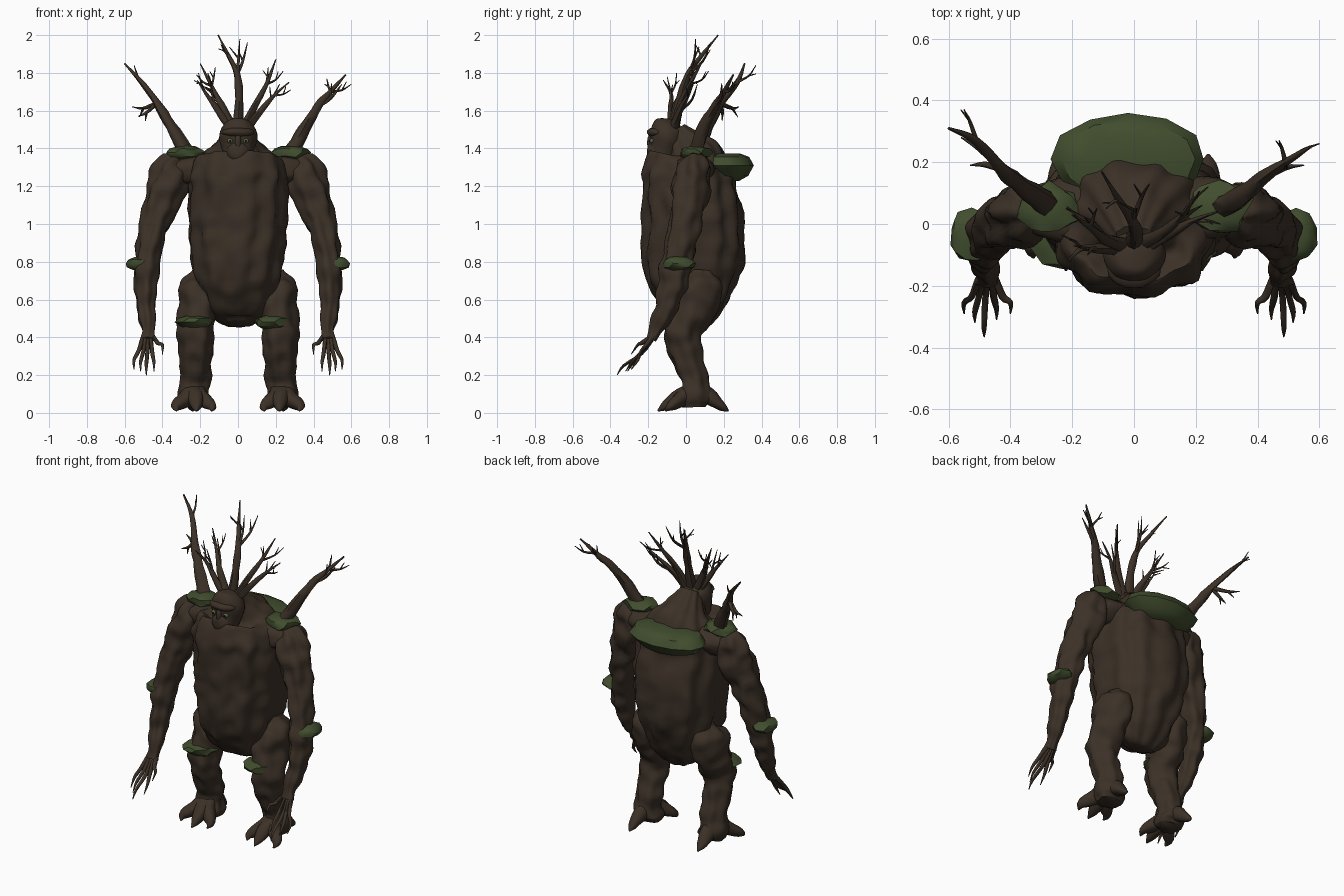
import bpy, bmesh, math
from mathutils import Vector, noise, Matrix

if "Cube" in bpy.data.objects:
    bpy.data.objects.remove(bpy.data.objects["Cube"])


def material(name, rgb):
    mat = bpy.data.materials.new(name)
    mat.use_nodes = True
    mat.diffuse_color = (*rgb, 1)
    shader = mat.node_tree.nodes["Principled BSDF"]
    shader.inputs["Base Color"].default_value = (*rgb, 1)
    shader.inputs["Roughness"].default_value = 0.9
    return mat


BARK = material("dark bark", (.044, .03, .02))
MOSS = material("moss green", (.052, .074, .027))
EYE = material("pale green eye", (.11, .14, .06))
PUPIL = material("black pupil", (.01, .01, .008))


def spline(path, steps):
    """Catmull-Rom resampling of tuples of any width."""
    pts = [Vector(p) for p in path]
    pts = [pts[0] * 2 - pts[1]] + pts + [pts[-1] * 2 - pts[-2]]
    out = []
    for a, b, c, d in zip(pts, pts[1:], pts[2:], pts[3:]):
        for k in range(steps):
            t = k / steps
            out.append((b * 2 + (c - a) * t + (a * 2 - b * 5 + c * 4 - d) * t * t
                        + (b * 3 - a - c * 3 + d) * t ** 3) / 2)
    return out + [pts[-2]]


def tube(bm, path, sides=10, steps=4, ridges=0, amp=0, twist=0, lumps=0, square=1):
    """Loft rings along rows of x, y, z, radius, radius, with twisted bark ridges."""
    rows = spline(path, steps)
    mids = [Vector(r[:3]) for r in rows]
    overall = (mids[-1] - mids[0]).normalized()
    ref = Vector((0, 1, 0)) if abs(overall.x) > .75 else Vector((1, 0, 0))
    rings = []
    for i, row in enumerate(rows):
        tan = (mids[min(i + 1, len(mids) - 1)] - mids[max(i - 1, 0)]).normalized()
        u = (ref - tan * ref.dot(tan)).normalized()
        v = tan.cross(u)
        ring = []
        for k in range(sides):
            a = math.tau * k / sides
            c, s = math.cos(a), math.sin(a)
            c = math.copysign(abs(c) ** square, c)
            s = math.copysign(abs(s) ** square, s)
            off = u * c * max(row[3], .002) + v * s * max(row[4], .002)
            wave = amp * math.sin(ridges * a + twist * i / len(rows) + 1.5 * noise.noise((mids[i] + off) * 4))
            wave += lumps * noise.noise((mids[i] + off) * 13)
            ring.append(bm.verts.new(mids[i] + off * (1 + wave)))
        rings.append(ring)
    for low, high in zip(rings, rings[1:]):
        for k in range(sides):
            n = (k + 1) % sides
            bm.faces.new((low[k], low[n], high[n], high[k]))
    bm.faces.new(rings[0][::-1])
    bm.faces.new(rings[-1])


def blob(bm, centre, size, detail=3, lumps=0):
    """Ellipsoid with optional uneven surface."""
    made = bmesh.ops.create_icosphere(bm, subdivisions=detail, radius=1)["verts"]
    for vert in made:
        vert.co *= 1 + lumps * noise.noise(vert.co * 2 + Vector(centre) * 9)
    place = Matrix.Translation(centre) @ Matrix.Diagonal((*size, 1))
    bmesh.ops.transform(bm, matrix=place, verts=made)


def finish(bm, name, mat, mirror=False, angle=60):
    bmesh.ops.recalc_face_normals(bm, faces=bm.faces)
    mesh = bpy.data.meshes.new(name)
    bm.to_mesh(mesh)
    bm.free()
    mesh.materials.append(mat)
    obj = bpy.data.objects.new(name, mesh)
    bpy.context.collection.objects.link(obj)
    bpy.ops.object.select_all(action='DESELECT')
    obj.select_set(True)
    bpy.context.view_layer.objects.active = obj
    bpy.ops.object.shade_smooth_by_angle(angle=math.radians(angle))
    if mirror:
        obj.modifiers.new("Mirror", 'MIRROR').use_mirror_merge = False


def branch(name, stem, radius, twigs):
    """Tapered stem, with forked twigs given as (stem point, tip)."""
    bm = bmesh.new()
    last = len(stem) - 1
    size = [radius * (1 - .88 * i / last) for i in range(len(stem))]
    tube(bm, [(*p, r, r) for p, r in zip(stem, size)], 8, 4, 3, .1, 4, .3)
    for i, tip in twigs:
        start, end = Vector(stem[i]), Vector(tip)
        reach = (end - start).length
        mid = start.lerp(end, .55) + Vector((0, .06, -.1)) * reach
        r = max(size[i] * .6, .007)
        tube(bm, [(*start, r, r), (*mid, r * .7, r * .7), (*end, .002, .002)], 6, 3)
        # small side spur
        spur = mid + (end - start).cross(Vector((.4, 1, .3))) * .3 + (end - mid) * .6
        tube(bm, [(*mid, r * .6, r * .6), (*spur, .002, .002)], 5, 2)
    finish(bm, name, BARK)


# Torso with spiralling bark ridges, a humped back and a neck
bm = bmesh.new()
tube(bm, [(0, .03, .47, .06, .05), (0, .04, .51, .14, .12), (0, .04, .62, .195, .195),
          (0, .035, .78, .235, .255), (0, .04, 1, .26, .262), (0, .015, 1.2, .26, .245),
          (0, .01, 1.3, .25, .23), (0, .02, 1.36, .2, .185), (0, .01, 1.395, .14, .125),
          (0, -.025, 1.45, .09, .085), (0, -.055, 1.5, .06, .055)],
     64, 6, 10, .04, -6, .08, .85)
finish(bm, "torso", BARK)

# Shoulder yoke joining the arms
bm = bmesh.new()
tube(bm, [(-.36, .045, 1.29, .06, .05), (-.25, .045, 1.285, .1, .08),
          (0, .04, 1.29, .14, .08), (.25, .045, 1.285, .1, .08), (.36, .045, 1.29, .06, .05)],
     20, 6, 5, .06, 3, .1)
finish(bm, "shoulders", BARK)

# Arms with thin claw-like fingers
bm = bmesh.new()
tube(bm, [(.32, .05, 1.345, .05, .05), (.345, .045, 1.3, .09, .085), (.37, .03, 1.2, .097, .095),
          (.43, 0, 1.03, .08, .085), (.475, -.035, .85, .063, .08), (.485, -.065, .7, .062, .073),
          (.485, -.1, .57, .052, .06), (.475, -.155, .45, .036, .039), (.475, -.185, .39, .036, .026)],
     32, 7, 6, .075, 6, .32)
finish(bm, "arms", BARK, True)
bm = bmesh.new()
for i, (x, y, z) in enumerate([(.4, -.27, .32), (.445, -.29, .23), (.485, -.345, .21),
                               (.515, -.3, .23), (.55, -.27, .24)]):
    root = .452 + .012 * i
    tube(bm, [(root, -.17, .41, .012, .014), ((root + x) / 2, -.235, (z + .42) / 2, .011, .011),
              (x, y + .015, z + .04, .008, .008), (x, y - .02, z - .01, .002, .002)], 7, 3, 2, .1, 3, .2)
finish(bm, "fingers", BARK, True)

# Bent legs
bm = bmesh.new()
tube(bm, [(.19, .085, .75, .05, .06), (.205, .075, .66, .1, .12), (.215, .025, .54, .1, .125),
          (.222, -.015, .43, .095, .095), (.225, -.005, .33, .088, .09), (.23, .045, .2, .075, .075),
          (.23, .055, .13, .077, .077), (.23, .045, .07, .085, .085), (.23, .045, .03, .07, .06)],
     32, 6, 6, .05, 5, .25)
finish(bm, "legs", BARK, True)

# Root-like toes and heel spur
bm = bmesh.new()
for x, y in [(.14, -.11), (.22, -.15), (.325, -.11), (.24, .225)]:
    tube(bm, [(.23, .05, .13, .05, .045), ((x + .46) / 3, y * .4 + .03, .085, .046, .045),
              (x, y * .78 + .01, .038, .03, .027), (x, y, .01, .004, .004)], 12, 4, 3, .06, 3, .15)
finish(bm, "toes", BARK, True)

# Head with hooded brow and blunt muzzle
bm = bmesh.new()
tube(bm, [(0, -.15, 1.28, .03, .03), (0, -.135, 1.33, .066, .07), (0, -.112, 1.4, .086, .083),
          (0, -.1, 1.46, .1, .093), (0, -.095, 1.51, .086, .085), (0, -.085, 1.54, .055, .06),
          (0, -.08, 1.555, .01, .01)], 28, 5, 6, .015, 2, .06)
blob(bm, (0, -.165, 1.38), (.062, .044, .06), 3, .1)
blob(bm, (0, -.185, 1.43), (.018, .022, .05), 2)
blob(bm, (0, -.15, 1.485), (.085, .058, .03), 3, .08)
finish(bm, "head", BARK)
for name, y, size, mat in [("eyes", -.18, .016, EYE), ("pupils", -.194, .006, PUPIL)]:
    bm = bmesh.new()
    blob(bm, (.042, y, 1.44), (size, size * .8, size * .8), 2)
    finish(bm, name, mat, True)

# Moss pads on shoulders, elbows and knees, the knees slightly offset
for part, (x, y, z), size, shift in [("shoulder_moss", (.275, .05, 1.378), (.1, .085, .04), 0),
                                     ("elbow_moss", (.525, -.04, .79), (.07, .088, .04), 0),
                                     ("knee_moss", (.21, -.045, .48), (.105, .098, .04), -.02)]:
    for side, prefix in [(1, "left_"), (-1, "right_")]:
        bm = bmesh.new()
        blob(bm, (side * x + shift, y, z), size, 2, .3)
        finish(bm, prefix + part, MOSS, False, 40)

# Broad moss shelf across the upper back
bm = bmesh.new()
tube(bm, [(-.02, .21, 1.228, .1, .07), (-.02, .21, 1.255, .19, .115), (-.02, .21, 1.31, .25, .152),
          (-.02, .21, 1.355, .22, .125), (-.02, .21, 1.372, .14, .08)], 12, 1, 0, 0, 0, .06)
finish(bm, "back_moss", MOSS, False, 40)

# Shoulder branches
branch("left_shoulder_branch", [(.27, .05, 1.36), (.35, .09, 1.5), (.42, .15, 1.62), (.49, .2, 1.7), (.57, .25, 1.79)],
       .04, [(3, (.6, .26, 1.74)), (3, (.47, .27, 1.77)), (2, (.55, .19, 1.74))])
branch("right_shoulder_branch", [(-.27, .05, 1.36), (-.36, .12, 1.52), (-.43, .18, 1.64), (-.51, .27, 1.75), (-.6, .31, 1.85)],
       .04, [(2, (-.56, .28, 1.62)), (3, (-.55, .37, 1.84)), (2, (-.53, .19, 1.57))])

# Crown of branches on the head
branch("middle_crown_branch", [(0, -.06, 1.52), (.005, -.03, 1.66), (-.005, .01, 1.79), (-.05, .08, 1.89), (-.105, .17, 2)],
       .03, [(2, (.05, .13, 1.96)), (2, (.01, .05, 1.98)), (3, (-.09, .05, 1.95))])
branch("right_crown_branch", [(-.03, -.07, 1.51), (-.09, -.05, 1.63), (-.14, -.01, 1.73), (-.2, .03, 1.85)],
       .026, [(2, (-.22, .05, 1.79)), (2, (-.12, .05, 1.83)), (1, (-.16, .02, 1.8))])
branch("right_front_crown_branch", [(-.04, -.08, 1.5), (-.12, -.08, 1.62), (-.17, -.08, 1.69), (-.215, -.12, 1.76)],
       .022, [(2, (-.21, -.05, 1.8)), (1, (-.15, -.1, 1.78))])
branch("left_crown_branch", [(.03, -.06, 1.51), (.09, -.03, 1.63), (.15, .02, 1.74), (.2, .09, 1.87)],
       .026, [(2, (.24, .12, 1.81)), (2, (.16, .03, 1.83))])
branch("left_front_crown_branch", [(.04, -.07, 1.5), (.12, -.03, 1.6), (.19, .01, 1.68), (.27, .04, 1.75)],
       .024, [(2, (.28, .0, 1.71)), (1, (.22, .06, 1.74))])
